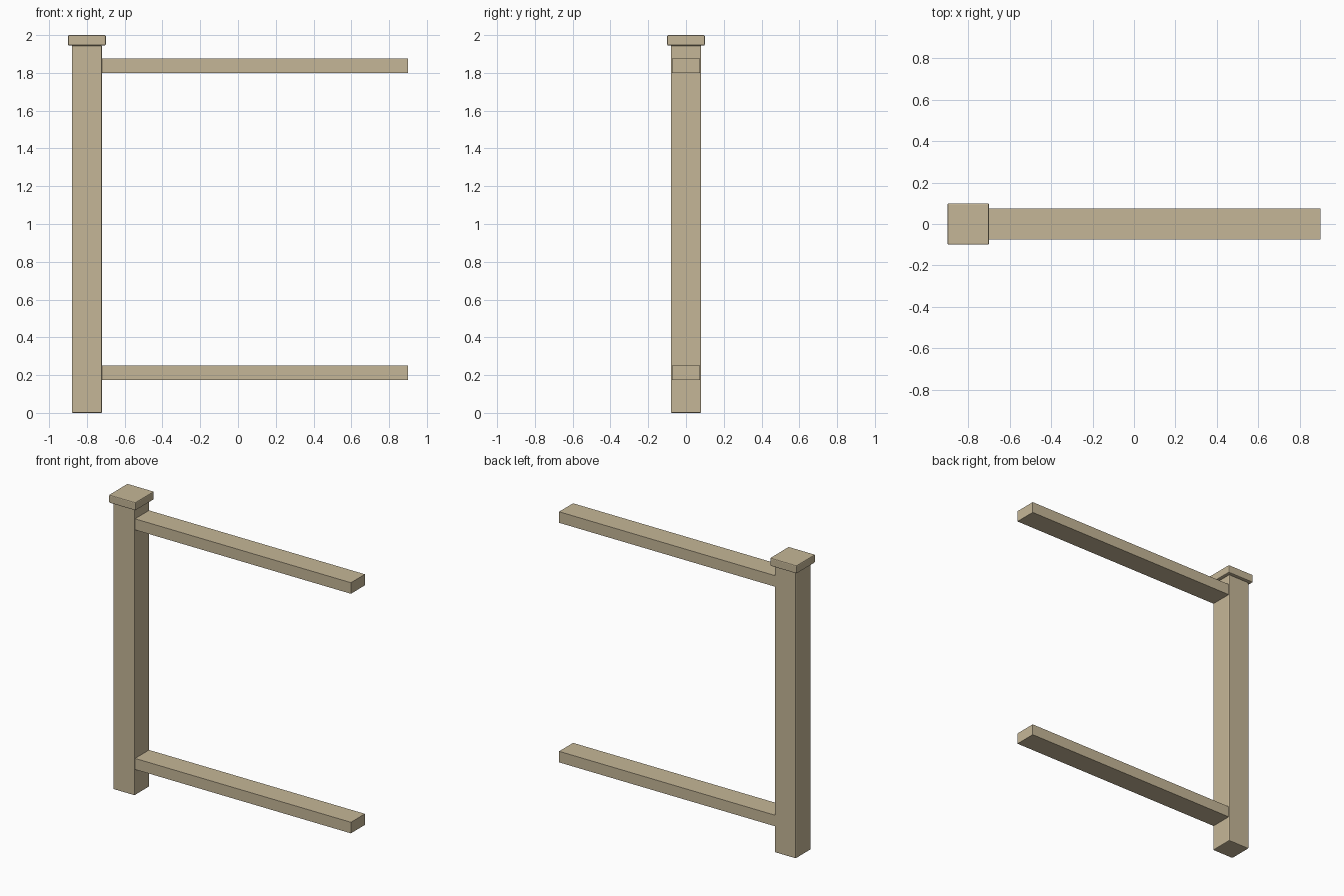
import bpy

if "Cube" in bpy.data.objects:
    bpy.data.objects.remove(bpy.data.objects["Cube"])

wood = bpy.data.materials.new("pale_wood")
wood.diffuse_color = (0.56, 0.47, 0.31, 1)
wood.use_nodes = True
wood.node_tree.nodes["Principled BSDF"].inputs["Base Color"].default_value = wood.diffuse_color


def box(name, lo, hi, bevel=0.0):
    """Box between two corners, with optional softened edges."""
    centre = [(a + b) / 2 for a, b in zip(lo, hi)]
    bpy.ops.mesh.primitive_cube_add(size=1, location=centre)
    ob = bpy.context.object
    ob.name = name
    ob.scale = [b - a for a, b in zip(lo, hi)]
    bpy.ops.object.transform_apply(location=False, rotation=False, scale=True)
    ob.data.materials.append(wood)
    if bevel:
        mod = ob.modifiers.new("soft_edges", 'BEVEL')
        mod.width = bevel
        mod.segments = 2
    return ob


# Upright post and its overhanging cap
box("post", (-0.88, -0.08, 0), (-0.72, 0.08, 1.945), 0.005)
box("post_cap", (-0.90, -0.10, 1.945), (-0.70, 0.10, 2.0), 0.006)

# Horizontal rails butting against the post
for name, z in (("lower_rail", 0.175), ("upper_rail", 1.80)):
    box(name, (-0.72, -0.075, z), (0.90, 0.075, z + 0.075))
